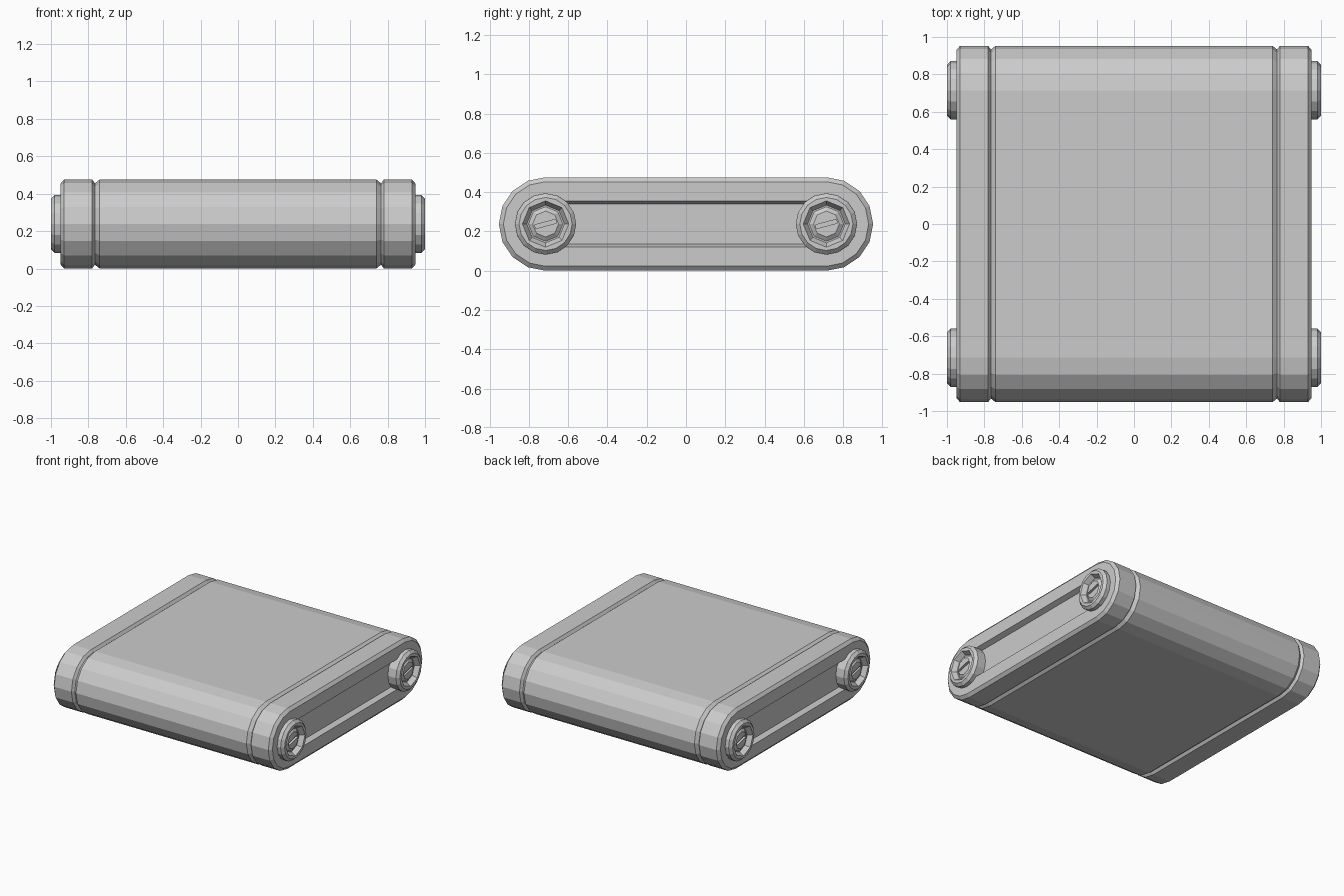
import bpy, bmesh
from math import sin, cos, pi, radians

if "Cube" in bpy.data.objects:
    bpy.data.objects.remove(bpy.data.objects["Cube"])

R, CY, CZ = 0.238, 0.715, 0.238   # end radius and axis positions


def stadium(r):
    """Slot-shaped outline in the YZ plane, eight segments per end."""
    pts = []
    for side, start in ((1, -pi / 2), (-1, pi / 2)):
        for i in range(9):
            a = start + i * pi / 8
            pts.append((side * CY + r * cos(a), CZ + r * sin(a)))
    return pts


def ring(r, octagon=False):
    """16 points on a circle, or on the edges of an octagon."""
    pts = []
    for i in range(16):
        k = r * cos(pi / 8) if octagon and i % 2 else r
        pts.append((k * cos(i * pi / 8), k * sin(i * pi / 8)))
    return pts


def loft(name, sections):
    """Skin a list of (x, outline) sections and close both ends."""
    bm = bmesh.new()
    loops = [[bm.verts.new((x, y, z)) for y, z in pts] for x, pts in sections]
    n = len(loops[0])
    for a, b in zip(loops, loops[1:]):
        for i in range(n):
            j = (i + 1) % n
            bm.faces.new((a[i], a[j], b[j], b[i]))
    bm.faces.new(loops[0][::-1])
    bm.faces.new(loops[-1])
    bmesh.ops.recalc_face_normals(bm, faces=bm.faces)
    me = bpy.data.meshes.new(name)
    bm.to_mesh(me)
    bm.free()
    ob = bpy.data.objects.new(name, me)
    bpy.context.collection.objects.link(ob)
    return ob


# Central body with chamfered rims
loft("body", [(x, stadium(r)) for x, r in
              ((-0.765, R - 0.02), (-0.74, R), (0.74, R), (0.765, R - 0.02))])

for label, turn in (("right", 0), ("left", pi)):
    # End cap with a long recessed panel
    cap = loft(label + "_end_cap", [(x, stadium(r)) for x, r in (
        (0.765, R - 0.02), (0.78, R), (0.93, R), (0.95, R - 0.023),
        (0.95, 0.118), (0.91, 0.103))])
    cap.rotation_euler.z = turn

    for s, where in ((-1, "front"), (1, "back")):
        # Round bolt collar with octagonal socket and domed screw head
        bolt = loft(f"{label}_{where}_bolt", [
            (0.90, ring(0.156)), (0.98, ring(0.156)), (1.0, ring(0.135)),
            (1.0, ring(0.118, True)), (0.965, ring(0.096, True)),
            (0.965, ring(0.088, True)), (0.98, ring(0.066, True))])
        # Screwdriver slot
        bpy.ops.mesh.primitive_cube_add(size=1)
        slot = bpy.context.object
        slot.name = f"{label}_{where}_slot_cutter"
        slot.scale = (0.04, 0.11, 0.02)
        slot.rotation_euler = (radians(15), 0, turn)
        slot.hide_render = True
        slot.hide_viewport = False
        slot.display_type = 'WIRE'
        y = s * CY
        sign = 1 if turn == 0 else -1
        slot.location = (sign * 0.985, y, CZ)
        bolt.location = (0, y, CZ)
        bolt.rotation_euler.z = turn
        cut = bolt.modifiers.new("slot", 'BOOLEAN')
        cut.operation = 'DIFFERENCE'
        cut.solver = 'EXACT'
        cut.object = slot
